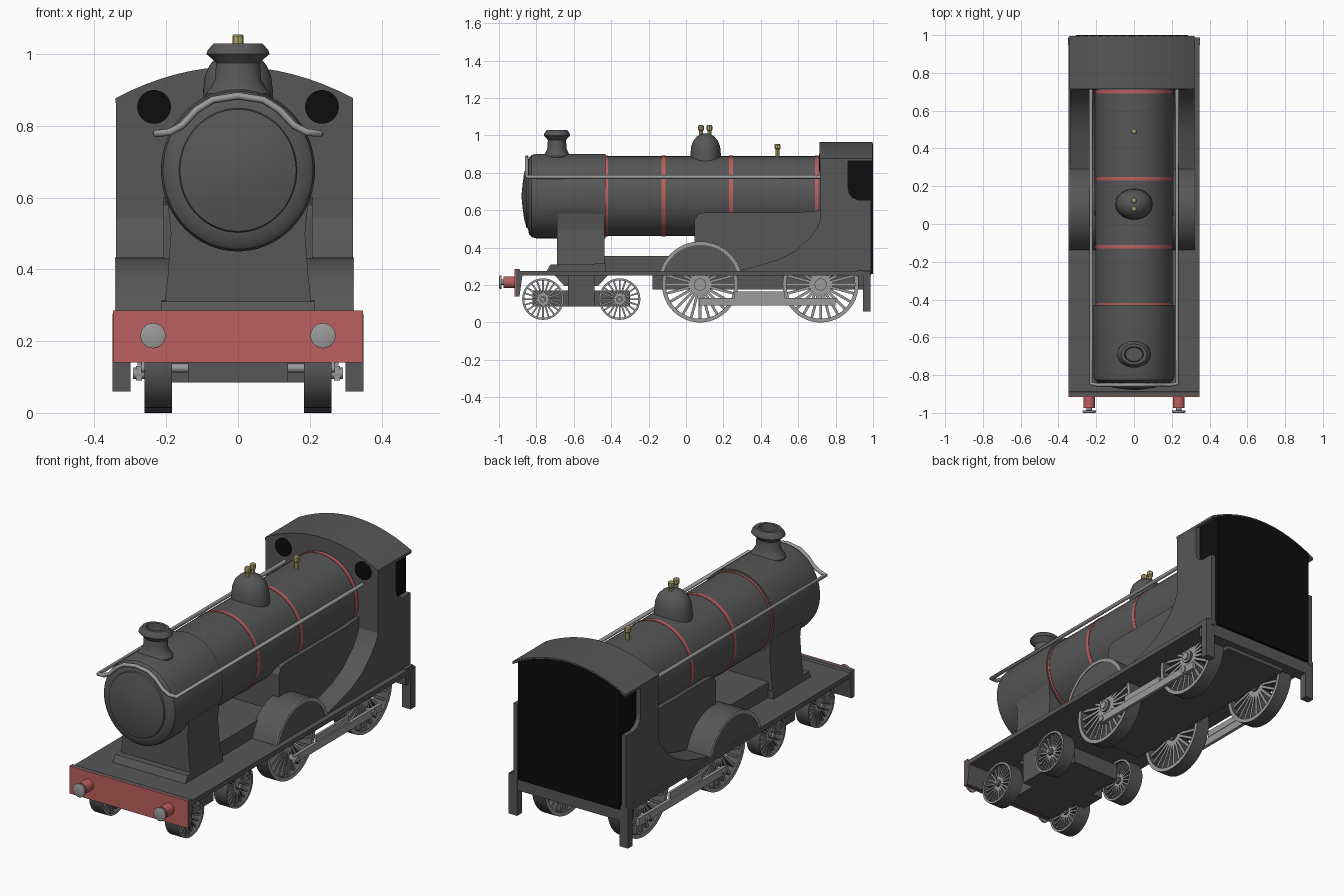
import bpy, bmesh, math
from mathutils import Matrix

old = bpy.data.objects.get("Cube")
if old:
    bpy.data.objects.remove(old, do_unlink=True)


def material(name, r, g, b):
    m = bpy.data.materials.new(name)
    m.use_nodes = True
    m.diffuse_color = (r, g, b, 1)
    node = next(n for n in m.node_tree.nodes if n.type == 'BSDF_PRINCIPLED')
    node.inputs["Base Color"].default_value = (r, g, b, 1)
    node.inputs["Roughness"].default_value = 0.6
    return m


GREY = material("dark grey paint", .095, .095, .095)
BLACK = material("black", .004, .004, .004)
RED = material("red paint", .5, .115, .11)
STEEL = material("steel grey", .33, .33, .33)
BRASS = material("brass", .45, .4, .16)


def finish(name, bm, mats, smooth=True):
    bmesh.ops.recalc_face_normals(bm, faces=bm.faces)
    mesh = bpy.data.meshes.new(name)
    bm.to_mesh(mesh)
    bm.free()
    ob = bpy.data.objects.new(name, mesh)
    bpy.context.collection.objects.link(ob)
    for m in mats:
        mesh.materials.append(m)
    if smooth:
        bpy.ops.object.select_all(action='DESELECT')
        ob.select_set(True)
        bpy.context.view_layer.objects.active = ob
        bpy.ops.object.shade_smooth_by_angle(angle=math.radians(35))
    return ob


# place a 2D point on the plane across an axis, at distance a along it
PLACE = {'x': lambda a, u, v: (a, u, v),
         'y': lambda a, u, v: (u, a, v),
         'z': lambda a, u, v: (u, v, a)}


def prism(name, pts, axis, a, b, mat, smooth=False):
    bm = bmesh.new()
    ends = [[bm.verts.new(PLACE[axis](k, u, v)) for u, v in pts] for k in (a, b)]
    for ring in ends:
        bm.faces.new(ring)
    n = len(pts)
    for i in range(n):
        j = (i + 1) % n
        bm.faces.new((ends[0][i], ends[0][j], ends[1][j], ends[1][i]))
    return finish(name, bm, [mat], smooth)


def box(name, x, y, z, mat):
    return prism(name, [(x[0], y[0]), (x[1], y[0]), (x[1], y[1]), (x[0], y[1])],
                 'z', z[0], z[1], mat)


def spin(bm, profile, axis, closed=False, seg=48):
    rings = [[bm.verts.new(PLACE[axis](a, r * math.cos(t), r * math.sin(t)))
              for t in (math.tau * i / seg for i in range(seg))] for a, r in profile]
    pairs = list(zip(rings, rings[1:]))
    if closed:
        pairs.append((rings[-1], rings[0]))
    for p, q in pairs:
        for i in range(seg):
            j = (i + 1) % seg
            bm.faces.new((p[i], p[j], q[j], q[i]))
    bmesh.ops.remove_doubles(bm, verts=bm.verts, dist=1e-5)


def lathe(name, profile, axis, loc, mat, scale=(1, 1, 1), seg=48):
    bm = bmesh.new()
    spin(bm, profile, axis, seg=seg)
    ob = finish(name, bm, [mat])
    ob.data.transform(Matrix.Translation(loc) @ Matrix.Diagonal((*scale, 1)))
    return ob


def rod(name, axis, a, b, r, loc, mat, scale=(1, 1, 1), seg=24):
    return lathe(name, [(a, 0), (a, r), (b, r), (b, 0)], axis, loc, mat, scale, seg)


# boiler, smokebox and bands
OVAL = (.96, 1, 1)
AXIS = (0, 0, .676)
rod("boiler", 'y', -.43, .73, .213, AXIS, GREY, OVAL, 64)
lathe("smokebox", [(-.43, 0), (-.43, .226), (-.80, .226), (-.825, .22), (-.84, .203),
                   (-.845, .173), (-.853, .17), (-.866, .12), (-.874, .06), (-.88, 0)],
      'y', AXIS, GREY, (.95, 1, 1), 64)
for y, w in ((-.424, .006), (-.12, .01), (.24, .01), (.70, .009)):
    rod("boiler_band", 'y', y - w, y + w, .2155, AXIS, RED, OVAL, 64)

# chimney, dome and fittings
lathe("chimney", [(.85, .09), (.89, .09), (.905, .078), (.93, .064), (.975, .061),
                  (.985, .07), (1, .088), (1.01, .085), (1.03, .068), (1.03, .05),
                  (.98, .045), (.98, 0)], 'z', (0, -.69, 0), GREY, (1, .8, 1))
lathe("steam_dome", [(.83, .1), (.9, .097), (.94, .092), (.97, .079), (.995, .055),
                     (1.008, .028), (1.012, 0)], 'z', (0, .105, 0), GREY, (1, .84, 1))
for y, lo, hi in ((.08, .99, 1.055), (.125, .99, 1.055), (.49, .87, .955)):
    lathe("brass_valve", [(lo, .011), (hi - .03, .011), (hi - .025, .016),
                          (hi - .005, .016), (hi, .011), (hi, 0)],
          'z', (0, y, 0), BRASS, seg=8)

# handrail looping over the smokebox
half = [(.228, .72, .778), (.228, -.845, .778), (.19, -.852, .783), (.155, -.852, .802),
        (.115, -.852, .845), (.07, -.852, .873)]
path = half + [(0, -.852, .884)] + [(-x, y, z) for x, y, z in reversed(half)]
cu = bpy.data.curves.new("handrail", 'CURVE')
cu.dimensions = '3D'
cu.bevel_depth = .01
cu.use_fill_caps = True
sp = cu.splines.new('POLY')
sp.points.add(len(path) - 1)
for p, co in zip(sp.points, path):
    p.co = (*co, 1)
cu.materials.append(STEEL)
rail = bpy.data.objects.new("handrail", cu)
bpy.context.collection.objects.link(rail)

# smokebox saddle, firebox and lower boiler box
prism("smokebox_saddle", [(-.208, .275), (.208, .275), (.196, .38), (.187, .5), (.195, .58),
                          (-.195, .58), (-.187, .5), (-.196, .38)], 'y', -.69, -.435, GREY)
prism("saddle_foot", [(-.745, .275), (-.725, .31), (-.43, .315), (-.43, .275)],
      'x', -.213, .213, GREY)
box("lower_box", (-.18, .18), (-.44, .05), (.275, .355), GREY)
prism("firebox", [(.045, .275), (.045, .55), (.065, .58), (.1, .588), (.6, .588),
                  (.72, .6), (.72, .275)], 'x', -.208, .208, GREY)

# running plate, frame and buffer beam
box("running_plate", (-.348, .348), (-.91, .985), (.25, .275), GREY)
box("main_frame", (-.18, .18), (-.18, .95), (.175, .26), GREY)
box("rear_beam", (-.34, .34), (.92, .985), (.195, .28), GREY)
prism("front_beam", [(-.91, .285), (-.89, .285), (-.875, .25), (-.89, .14), (-.91, .14)],
      'x', -.348, .348, GREY)
box("buffer_beam_plate", (-.348, .348), (-.917, -.909), (.14, .285), RED)

# bogie
box("bogie_frame", (-.14, .14), (-.82, -.30), (.085, .17), GREY)
box("bogie_bolster", (-.2, .2), (-.63, -.49), (.085, .255), GREY)
prism("bogie_upper_frame", [(-.70, .25), (-.42, .25), (-.47, .195), (-.65, .195)],
      'x', -.165, .165, GREY)


def wheel(name, side, y, z, R, spokes, width):
    bm = bmesh.new()
    a, b = .184 * side, .26 * side
    spin(bm, [(a, R), (b, R), (b, R * .9), (a, R * .9)], 'x', closed=True)
    hub = R * .16
    spin(bm, [(a, 0), (a, hub), (b, hub), (b, 0)], 'x', seg=24)
    for i in range(spokes):
        m = (Matrix.Rotation(math.tau * i / spokes, 4, 'X')
             @ Matrix.Translation((.222 * side, 0, R * .52))
             @ Matrix.Diagonal((.05, width, R * .8, 1)))
        bmesh.ops.create_cube(bm, size=1, matrix=m)
    bmesh.ops.recalc_face_normals(bm, faces=bm.faces)
    # bright outer faces, painted tread and spoke sides
    for f in bm.faces:
        f.material_index = 1 if abs(f.normal.x) > .7 else 0
    bm.transform(Matrix.Translation((0, y, z)))
    finish(name, bm, [GREY, STEEL])


BOGIE = (-.765, -.355)
DRIVERS = (.075, .72)
for y in BOGIE:
    rod("bogie_axle", 'x', -.27, .27, .012, (0, y, .125), STEEL)
for y in DRIVERS:
    rod("driving_axle", 'x', -.268, .268, .02, (0, y, .203), STEEL)


def arc(r, lo=.275, cy=.077, cz=.207, n=24):
    t = math.asin((lo - cz) / r)
    return [(cy + r * math.cos(t + (math.pi - 2 * t) * i / n),
             cz + r * math.sin(t + (math.pi - 2 * t) * i / n)) for i in range(n + 1)]


sweep = [(.275, .275), (.39, .305), (.49, .335), (.58, .38), (.66, .45), (.70, .505), (.72, .55)]
cab_side = [(.717, .25), (.717, .873), (.867, .873), (.867, .72), (.873, .69), (.89, .668),
            (.92, .655), (.99, .655), (.99, .25)]

# parts repeated on each side
for s, outer in ((1, .32), (-1, .34)):
    side = "left_" if s > 0 else "right_"
    for y in BOGIE:
        wheel(side + "bogie_wheel", s, y, .125, .111, 20, .009)
    for y in DRIVERS:
        wheel(side + "driving_wheel", s, y, .203, .203, 24, .014)
        rod(side + "crank_pin", 'x', s * .25, s * .292, .016, (0, y + .01, .11), STEEL)
    box(side + "coupling_rod", (s * .268, s * .285), (.07, .80), (.09, .13), STEEL)
    box(side + "connecting_rod", (s * .268, s * .28), (.26, .53), (.132, .165), STEEL)
    prism(side + "splasher", arc(.226), 'x', s * .17, s * outer, GREY, True)
    prism(side + "splasher_trim", arc(.226) + arc(.208)[::-1], 'x',
          s * (outer - .001), s * (outer + .003), STEEL)
    prism(side + "cab_sweep", sweep + [(.72, .275)], 'x', s * .2, s * outer, GREY, True)
    prism(side + "cab_side", cab_side, 'x', s * (outer - .025), s * outer, GREY)
    box(side + "step", (s * .3, s * .35), (.947, .987), (.06, .275), GREY)
    rod(side + "cab_porthole", 'y', .711, .72, .047, (s * .234, 0, .853), BLACK, seg=32)
    # buffers
    at = (s * .237, 0, .215)
    rod(side + "buffer_body", 'y', -.975, -.91, .031, at, RED)
    rod(side + "buffer_shank", 'y', -.99, -.97, .014, at, STEEL)
    lathe(side + "buffer_head", [(-.985, 0), (-.987, .035), (-.997, .035), (-1, .028), (-1, 0)],
          'y', at, STEEL)


# cab shell under an arched roof
def arch(half_width, drop, n=16):
    xs = [half_width * (2 * i / n - 1) for i in range(n + 1)]
    return [(x - .01, .965 - drop - .8 * x * x) for x in xs]


def cab_section(half_width, drop):
    return [(-half_width - .01, .26)] + arch(half_width, drop) + [(half_width - .01, .26)]


prism("cab_front", cab_section(.33, .006), 'y', .717, .735, GREY)
prism("cab_interior", cab_section(.297, .008), 'y', .734, 1, BLACK)
prism("cab_roof", arch(.331, 0) + arch(.331, .014)[::-1], 'y', .715, .996, GREY, True)
